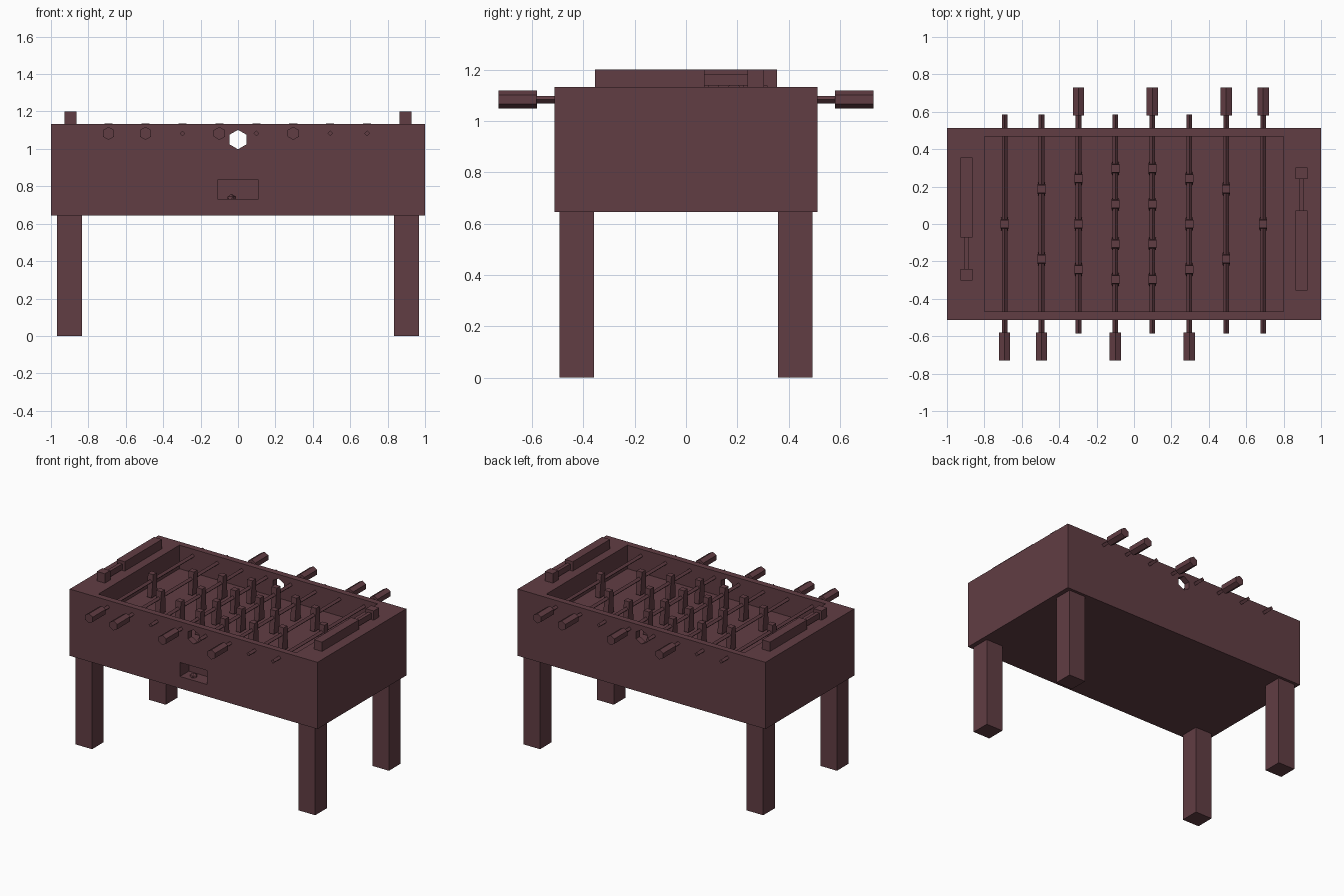
import bpy, bmesh, math
from mathutils import Vector

if "Cube" in bpy.data.objects:
    bpy.data.objects.remove(bpy.data.objects["Cube"])

brown = bpy.data.materials.new("dark_reddish_brown")
brown.use_nodes = True
colour = (0.12, 0.047, 0.057, 1)
brown.diffuse_color = colour
brown.node_tree.nodes["Principled BSDF"].inputs["Base Color"].default_value = colour


def finish(name, bm):
    bmesh.ops.recalc_face_normals(bm, faces=bm.faces)
    mesh = bpy.data.meshes.new(name)
    bm.to_mesh(mesh)
    bm.free()
    mesh.materials.append(brown)
    obj = bpy.data.objects.new(name, mesh)
    bpy.context.collection.objects.link(obj)
    return obj


def box(name, low, high, top_scale=(1, 1)):
    """Box between two corners, with an optional taper at the top."""
    low, high = Vector(low), Vector(high)
    mid, size = (low + high) / 2, high - low
    bm = bmesh.new()
    bmesh.ops.create_cube(bm, size=1)
    for v in bm.verts:
        if v.co.z > 0:
            v.co.x *= top_scale[0]
            v.co.y *= top_scale[1]
        v.co = mid + v.co * size
    return finish(name, bm)


def bar(name, sides, radius, x, z, y0, y1):
    """Prism along y with a corner pointing up."""
    bm = bmesh.new()
    angles = [2 * math.pi * i / sides for i in range(sides)]
    face = bm.faces.new([bm.verts.new((x + radius * math.sin(a), y0, z + radius * math.cos(a)))
                         for a in angles])
    ext = bmesh.ops.extrude_face_region(bm, geom=[face], use_keep_orig=True)
    moved = [g for g in ext["geom"] if isinstance(g, bmesh.types.BMVert)]
    bmesh.ops.translate(bm, verts=moved, vec=(0, y1 - y0, 0))
    return finish(name, bm)


def cut(obj, cutter):
    cutter.hide_render = True
    mod = obj.modifiers.new("cut", "BOOLEAN")
    mod.operation, mod.solver, mod.object = "DIFFERENCE", "EXACT", cutter
    bpy.context.view_layer.objects.active = obj
    bpy.ops.object.modifier_apply(modifier=mod.name)
    bpy.data.objects.remove(cutter)


# Cabinet with playing pit, ball entry holes and ball return
cabinet = box("cabinet", (-1, -0.512, 0.645), (1, 0.512, 1.132))
cut(cabinet, box("pit_cutter", (-0.8, -0.467, 0.96), (0.8, 0.467, 1.3)))
cut(cabinet, bar("entry_cutter", 6, 0.052, 0, 1.05, -0.6, 0.6))
cut(cabinet, box("return_cutter", (-0.11, -0.6, 0.732), (0.11, -0.41, 0.834)))

bm = bmesh.new()
bmesh.ops.create_icosphere(bm, subdivisions=1, radius=0.028)
bmesh.ops.translate(bm, verts=bm.verts, vec=(-0.035, -0.46, 0.732))
finish("ball", bm)

# Legs
for sx in (-1, 1):
    for sy in (-1, 1):
        cx, cy = sx * 0.901, sy * 0.425
        box("leg", (cx - 0.067, cy - 0.067, 0), (cx + 0.067, cy + 0.067, 0.65))

# Score counters, turned half round on opposite ends
for s in (-1, 1):
    for name, half, y0, y1, z0, z1 in (
            ("score_block", 0.032, -0.355, 0.073, 1.13, 1.2),
            ("score_rail", 0.013, 0.073, 0.24, 1.138, 1.18),
            ("score_end", 0.032, 0.24, 0.303, 1.13, 1.2)):
        ya, yb = sorted((s * y0, s * y1))
        box(name, (s * 0.895 - half, ya, z0), (s * 0.895 + half, yb, z1))

# Rods, handles and players
rows = {1: [0], 2: [-0.187, 0.187], 3: [-0.243, 0, 0.243],
        4: [-0.297, -0.106, 0.106, 0.297]}
counts = [1, 2, 3, 4, 4, 3, 2, 1]
handle_sides = [-1, -1, 1, -1, 1, -1, 1, 1]
for i, (count, side) in enumerate(zip(counts, handle_sides)):
    x = -0.692 + i * 0.1975
    bar("rod", 4, 0.015, x, 1.083, -0.585, 0.585)
    bar("handle", 6, 0.035, x, 1.083, side * 0.58, side * 0.73)
    for y in rows[count]:
        box("player", (x - 0.018, y - 0.034, 0.97), (x + 0.018, y + 0.034, 1.137), (1.2, 0.6))
